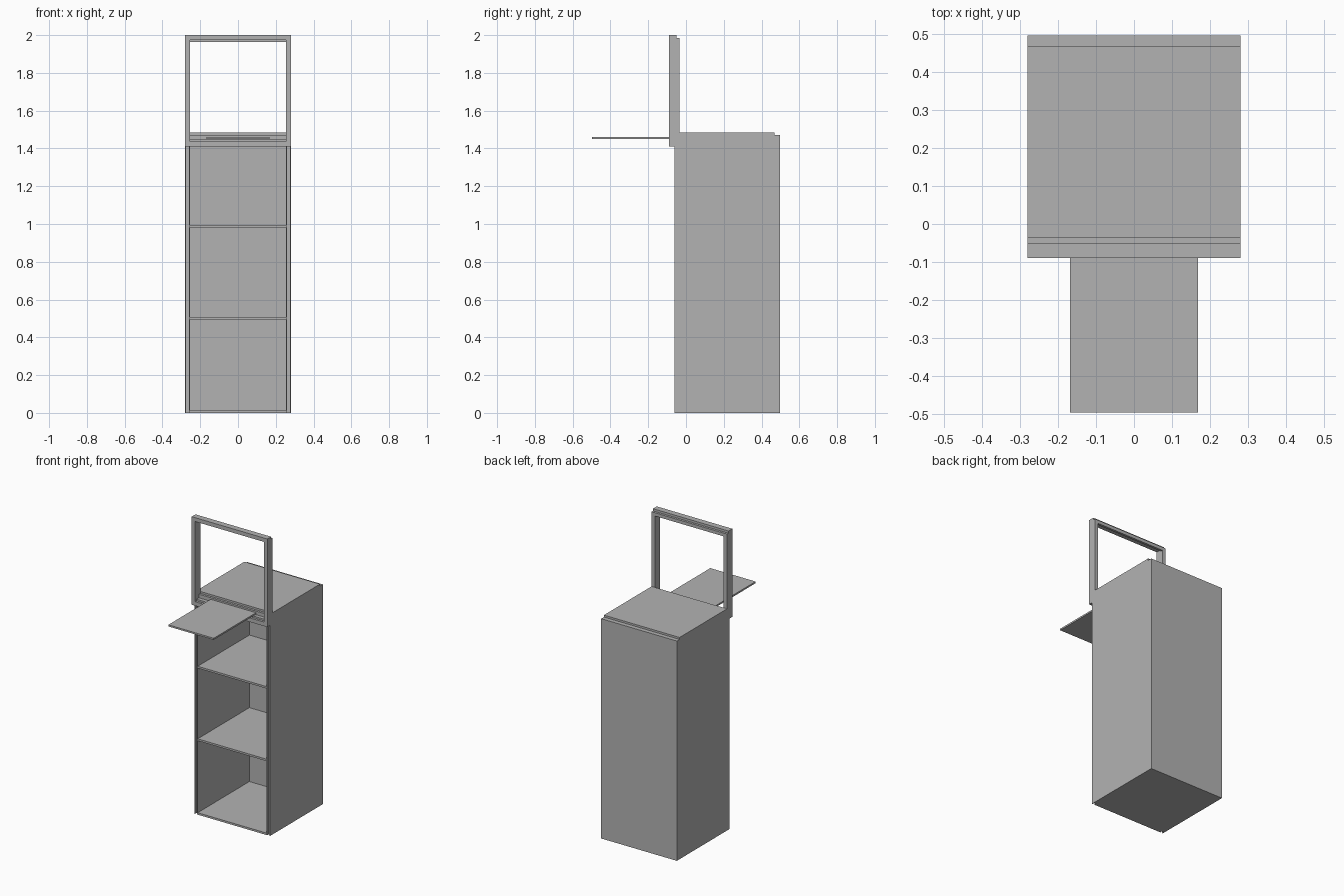
import bpy
import bmesh

old = bpy.data.objects.get("Cube")
if old:
    bpy.data.objects.remove(old, do_unlink=True)

grey = bpy.data.materials.new("plain grey")
grey.use_nodes = True
GREY = (0.45, 0.45, 0.45, 1)
grey.diffuse_color = GREY
grey.node_tree.nodes["Principled BSDF"].inputs["Base Color"].default_value = GREY


def finish(name, bm):
    bmesh.ops.recalc_face_normals(bm, faces=bm.faces)
    mesh = bpy.data.meshes.new(name)
    bm.to_mesh(mesh)
    bm.free()
    mesh.materials.append(grey)
    obj = bpy.data.objects.new(name, mesh)
    bpy.context.collection.objects.link(obj)
    return obj


def extrude(name, points, offset):
    """Sweep a flat outline along an offset into a solid."""
    bm = bmesh.new()
    face = bm.faces.new([bm.verts.new(p) for p in points])
    swept = bmesh.ops.extrude_face_region(bm, geom=[face])["geom"]
    verts = [v for v in swept if isinstance(v, bmesh.types.BMVert)]
    bmesh.ops.translate(bm, verts=verts, vec=offset)
    return finish(name, bm)


def box(name, x, y, z):
    outline = [(x[0], y[0], z[0]), (x[1], y[0], z[0]),
               (x[1], y[1], z[0]), (x[0], y[1], z[0])]
    return extrude(name, outline, (0, 0, z[1] - z[0]))


def rail(name, half, profile):
    """A y-z profile swept across the width."""
    return extrude(name, [(-half, y, z) for y, z in profile], (2 * half, 0, 0))


OUT, IN = 0.28, 0.255          # outer and inner half widths
FRONT, BACK = -0.062, 0.497    # cabinet depth
FRAME, REAR = -0.09, -0.035    # upright frame depth
TOP = 1.472

# Cabinet sides with a groove along the front edge, and the frame posts
for side, s in (("left", 1), ("right", -1)):
    groove = [(OUT, FRONT), (OUT, BACK), (IN, BACK), (IN, FRONT),
              (0.26, FRONT), (0.26, -0.046), (0.275, -0.046), (0.275, FRONT)]
    extrude(side + "_side_panel", [(s * x, y, 0) for x, y in groove], (0, 0, 1.41))
    box(side + "_side_top", sorted((s * IN, s * OUT)), (REAR, BACK), (1.41, TOP))
    box(side + "_frame_post", sorted((s * IN, s * OUT)), (FRAME, REAR), (1.41, 1.985))

# Cabinet back, floor, shelves and top
box("back_panel", (-IN, IN), (0.485, BACK), (0, TOP))
for name, z in (("floor", 0.0), ("lower_shelf", 0.495), ("upper_shelf", 0.981)):
    box(name, (-IN, IN), (FRONT, 0.485), (z, z + 0.013))
box("ceiling", (-IN, IN), (REAR, 0.485), (1.435, TOP))
box("lid", (-OUT, OUT), (REAR, 0.468), (TOP, 1.485))

# Frame rails with a stepped rear edge
rail("top_rail_cap", OUT, [(FRAME, 1.985), (-0.05, 1.985), (-0.05, 2), (FRAME, 2)])
rail("top_rail", IN, [(FRAME, 1.974), (-0.05, 1.974), (-0.05, 1.963),
                      (REAR, 1.963), (REAR, 1.985), (FRAME, 1.985)])
rail("bottom_rail", IN, [(FRAME, 1.41), (REAR, 1.41), (REAR, 1.472),
                         (-0.05, 1.472), (-0.05, 1.448), (-0.075, 1.448),
                         (-0.075, 1.437), (FRAME, 1.437)])

# Fold-out tray
box("tray", (-0.168, 0.168), (-0.497, -0.05), (1.45, 1.461))
